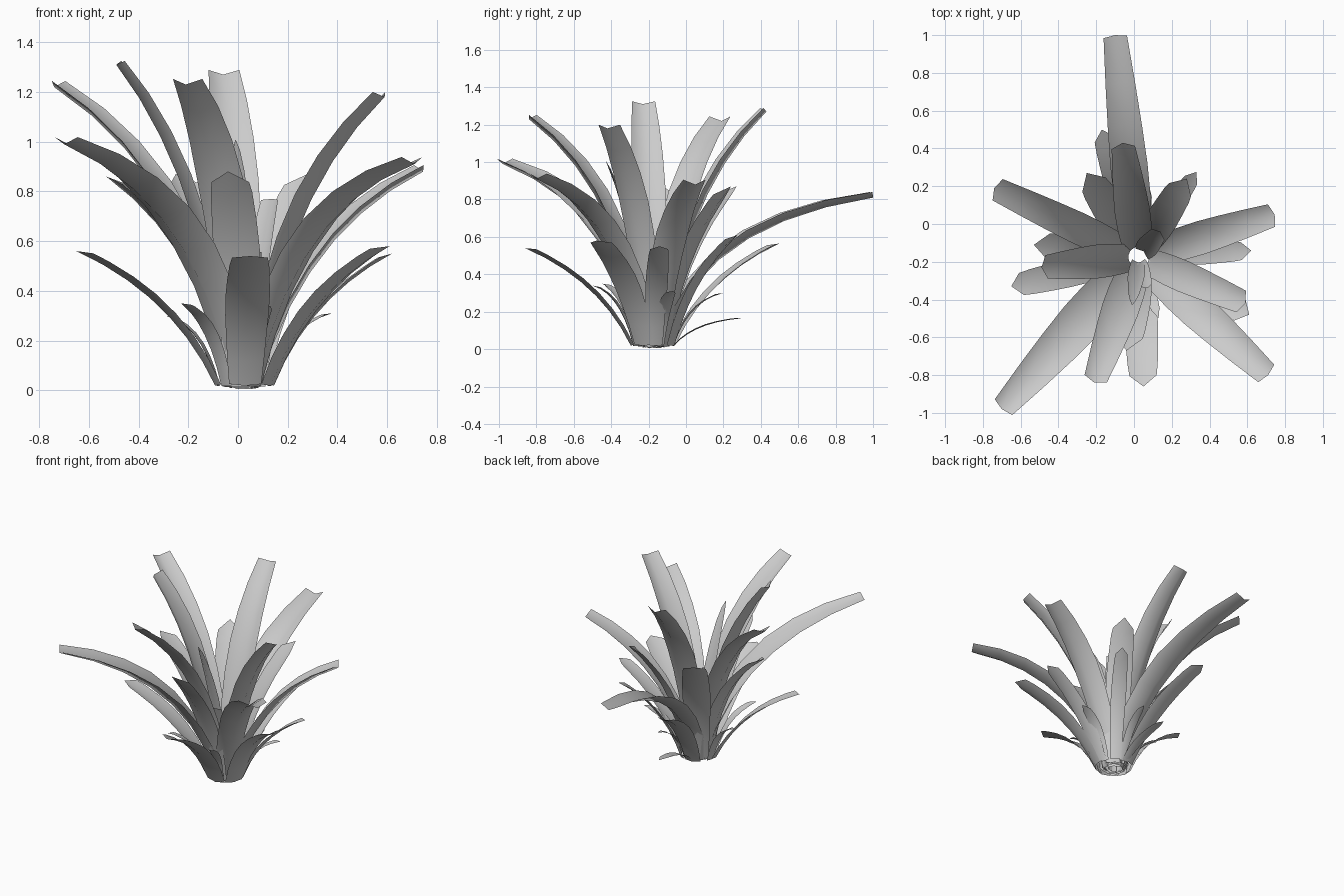
import bpy
from mathutils import Vector

CENTRE = Vector((0.025, -0.175, 0.0))
ROWS = 7


def leaf(name, tip, width, tip_width, start, bend, point, cup=0.2):
    """Arching channelled leaf: tip position, widest and tip widths, base radius,
    bend control (outward, upward), length of pointed end, channel depth."""
    tip = Vector(tip)
    out = Vector((tip.x - CENTRE.x, tip.y - CENTRE.y, 0))
    reach = out.length - start
    out.normalize()
    side = Vector((-out.y, out.x, 0))
    # inner leaves start a little lower than outer ones
    p0 = CENTRE + out * start + Vector((0, 0, 0.005 + 0.15 * max(0, start - 0.03)))
    rise = tip.z - p0.z
    p1 = p0 + out * reach * bend[0] + Vector((0, 0, rise * bend[1]))
    verts, faces = [], []
    for i in range(ROWS + 1):
        t = i / ROWS
        p = p0 * (1 - t) ** 2 + p1 * 2 * t * (1 - t) + tip * t * t
        tangent = ((p1 - p0) * (1 - t) + (tip - p1) * t).normalized()
        normal = tangent.cross(side).normalized()
        if normal.dot(out) > 0:
            normal = -normal
        # widens from the base to the middle, then narrows to the tip
        if t < 0.5:
            w = width * (0.72 + 0.28 * (t / 0.5) ** 0.8)
        else:
            w = width + (tip_width - width) * ((t - 0.5) / 0.5) ** 1.7
        edge = p + normal * w * cup
        if i == ROWS:
            edge -= tangent * point
        verts += [edge - side * w / 2, p, edge + side * w / 2]
        if i:
            a = 3 * (i - 1)
            faces += [(a, a + 1, a + 4, a + 3), (a + 1, a + 2, a + 5, a + 4)]
    mesh = bpy.data.meshes.new(name)
    mesh.from_pydata(verts, [], faces)
    mesh.shade_smooth()
    obj = bpy.data.objects.new(name, mesh)
    bpy.context.collection.objects.link(obj)


# long blunt upper leaves: tip, width, bend
long_leaves = [
    ((-0.10, 1.00, 0.81), 0.20, (0.16, 0.82)),
    ((-0.70, -0.98, 0.99), 0.24, (0.20, 0.75)),
    ((-0.74, 0.19, 1.22), 0.17, (0.22, 0.70)),
    ((0.71, -0.80, 0.91), 0.20, (0.25, 0.80)),
    ((0.745, 0.05, 0.88), 0.18, (0.27, 0.72)),
    ((-0.21, -0.84, 1.23), 0.20, (0.20, 0.70)),
    ((0.59, -0.42, 1.18), 0.17, (0.20, 0.66)),
    ((-0.06, 0.43, 1.27), 0.19, (0.20, 0.66)),
    ((-0.49, -0.23, 1.31), 0.18, (0.25, 0.66)),
]
for i, (tip, w, bend) in enumerate(long_leaves):
    leaf(f"long_leaf_{i + 1}", tip, w, 0.125, 0.06, bend, 0.005, 0.25)

# middle leaves with broad shoulders and a short point
middle_leaves = [
    ((-0.04, -0.67, 0.88), 0.19, (0.22, 0.62)),
    ((-0.53, -0.11, 0.86), 0.17, (0.17, 0.66)),
    ((-0.25, 0.27, 0.87), 0.18, (0.22, 0.62)),
    ((0.28, 0.24, 0.87), 0.17, (0.22, 0.62)),
]
for i, (tip, w, bend) in enumerate(middle_leaves):
    leaf(f"middle_leaf_{i + 1}", tip, w, w * 0.8, 0.08, bend, 0.08, 0.14)

# low outer leaves
outer_leaves = [
    ((-0.65, -0.33, 0.56), 0.15),
    ((0.61, -0.48, 0.58), 0.16),
    ((0.62, -0.14, 0.55), 0.12),
    ((0.05, -0.86, 0.54), 0.18),
    ((-0.17, 0.50, 0.565), 0.14),
    ((0.33, 0.275, 0.61), 0.10),
]
for i, (tip, w) in enumerate(outer_leaves):
    leaf(f"outer_leaf_{i + 1}", tip, w, w * 0.8, 0.12, (0.30, 0.67), 0.055, 0.12)

# upright narrow leaves in the heart
leaf("heart_leaf_1", (-0.01, -0.43, 1.01), 0.09, 0.03, 0.03, (0.2, 0.55), 0.05)
leaf("heart_leaf_2", (0.14, -0.04, 0.77), 0.12, 0.09, 0.04, (0.2, 0.55), 0.01)
leaf("heart_leaf_3", (0.07, -0.34, 0.56), 0.08, 0.06, 0.03, (0.2, 0.55), 0.01)

# small curling leaves at the foot
foot_leaves = [
    ((0.13, -0.50, 0.34), 0.06),
    ((0.00, 0.30, 0.165), 0.07),
    ((0.38, -0.07, 0.31), 0.08),
    ((-0.23, -0.45, 0.35), 0.08),
    ((-0.29, -0.12, 0.30), 0.08),
    ((0.08, 0.20, 0.30), 0.06),
]
for i, (tip, w) in enumerate(foot_leaves):
    leaf(f"foot_leaf_{i + 1}", tip, w, w * 0.55, 0.11, (0.30, 0.85), 0.04, 0.1)
